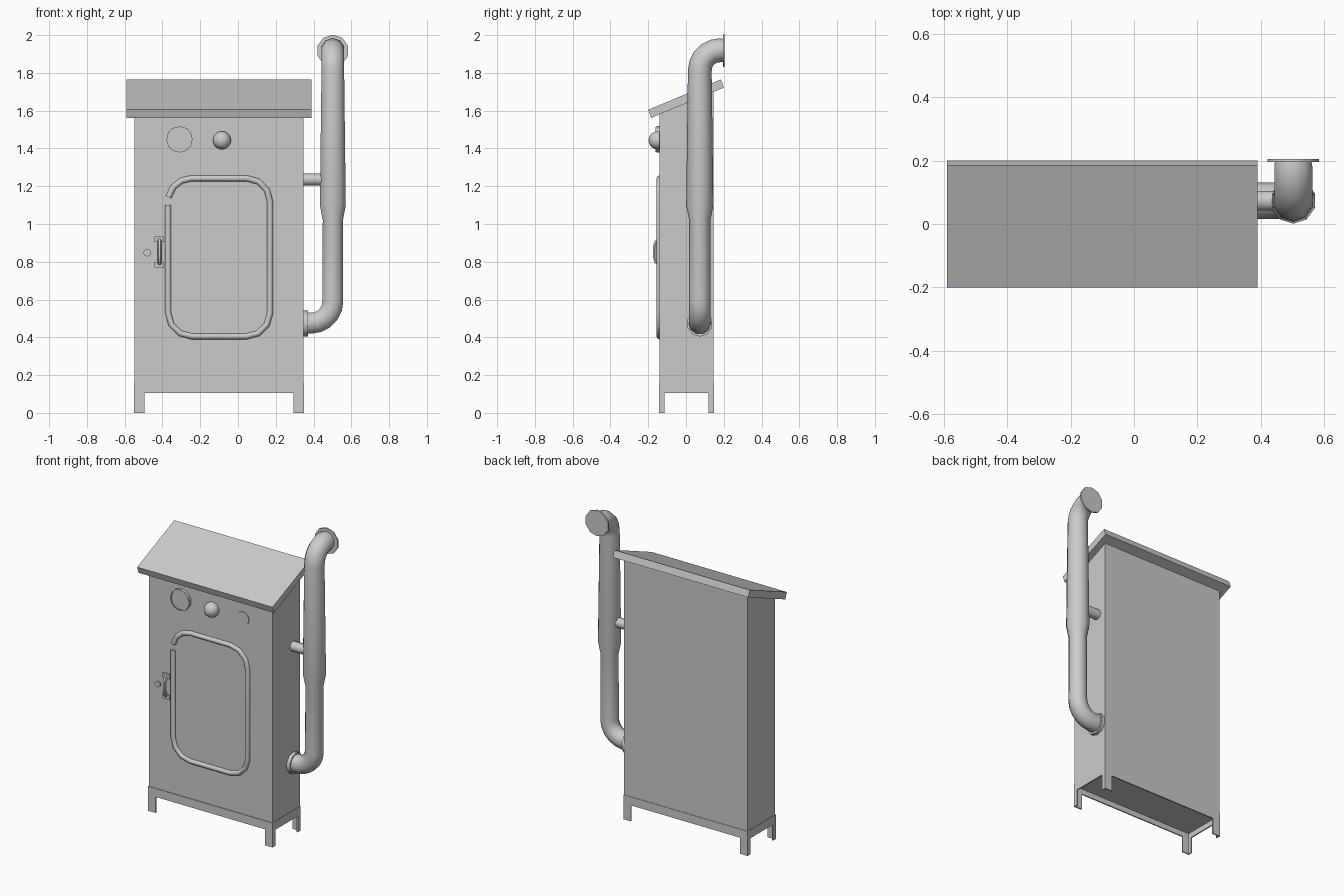
import bpy, bmesh, math
from mathutils import Vector

cube = bpy.data.objects.get("Cube")
if cube:
    bpy.data.objects.remove(cube, do_unlink=True)

grey = bpy.data.materials.new("plain grey")
grey.use_nodes = True
COLOUR = (0.6, 0.6, 0.6, 1)
grey.diffuse_color = COLOUR
grey.node_tree.nodes["Principled BSDF"].inputs["Base Color"].default_value = COLOUR


def add(name, data):
    ob = bpy.data.objects.new(name, data)
    bpy.context.collection.objects.link(ob)
    data.materials.append(grey)
    bpy.ops.object.select_all(action='DESELECT')
    bpy.context.view_layer.objects.active = ob
    ob.select_set(True)
    return ob


def from_bmesh(name, bm, smooth=False):
    bmesh.ops.recalc_face_normals(bm, faces=bm.faces)
    me = bpy.data.meshes.new(name)
    bm.to_mesh(me)
    bm.free()
    ob = add(name, me)
    if smooth:
        bpy.ops.object.shade_smooth_by_angle(angle=math.radians(40))
    return ob


def box(bm, x0, x1, y0, y1, z0, z1):
    verts = bmesh.ops.create_cube(bm, size=1)["verts"]
    for v in verts:
        v.co = Vector(((x0 + x1) / 2 + v.co.x * (x1 - x0),
                       (y0 + y1) / 2 + v.co.y * (y1 - y0),
                       (z0 + z1) / 2 + v.co.z * (z1 - z0)))


def extrude_profile(name, points, x0, x1):
    """Side profile of (y, z) points swept along x."""
    bm = bmesh.new()
    face = bm.faces.new([bm.verts.new((x0, y, z)) for y, z in points])
    moved = bmesh.ops.extrude_face_region(bm, geom=[face])["geom"]
    bmesh.ops.translate(bm, vec=(x1 - x0, 0, 0),
                        verts=[v for v in moved if isinstance(v, bmesh.types.BMVert)])
    return from_bmesh(name, bm)


def disc(name, start, end, r0, r1=None, sides=10):
    """Cylinder or cone between two points."""
    start, end = Vector(start), Vector(end)
    axis = end - start
    bm = bmesh.new()
    bmesh.ops.create_cone(bm, cap_ends=True, segments=sides, radius1=r0,
                          radius2=r0 if r1 is None else r1, depth=axis.length)
    bm.transform(axis.to_track_quat('Z', 'Y').to_matrix().to_4x4())
    bmesh.ops.translate(bm, vec=(start + end) / 2, verts=bm.verts)
    return from_bmesh(name, bm, True)


def tube(name, path, resolution):
    """Round tube along (point, radius) pairs."""
    cu = bpy.data.curves.new(name, 'CURVE')
    cu.dimensions = '3D'
    cu.bevel_depth = 1
    cu.bevel_resolution = resolution
    cu.use_fill_caps = True
    sp = cu.splines.new('POLY')
    sp.points.add(len(path) - 1)
    for p, (co, r) in zip(sp.points, path):
        p.co = (*co, 1)
        p.radius = r
    ob = add(name, cu)
    bpy.ops.object.convert(target='MESH')
    bpy.ops.object.shade_smooth_by_angle(angle=math.radians(50))
    return ob


def arc(cx, cy, r, a0, a1, steps):
    angles = [math.radians(a0 + (a1 - a0) * i / steps) for i in range(steps + 1)]
    return [(cx + r * math.cos(a), cy + r * math.sin(a)) for a in angles]


LEFT, RIGHT, FRONT, BACK = -0.55, 0.35, -0.14, 0.145

# Cabinet and sloping roof
extrude_profile("cabinet", [(FRONT, 0.14), (BACK, 0.14), (BACK, 1.705), (FRONT, 1.585)],
                LEFT + 0.003, RIGHT - 0.003)
extrude_profile("roof", [(-0.2, 1.605), (0.185, 1.765), (0.2, 1.722), (-0.185, 1.562)],
                -0.59, 0.39)

# Thin skirt with angle-iron legs
T = 0.008
F, B = FRONT - 0.004, BACK + 0.003
bm = bmesh.new()
for y in (F, B - T):
    box(bm, LEFT, RIGHT, y, y + T, 0.105, 0.16)
for x in (LEFT, RIGHT - T):
    box(bm, x, x + T, F + T, B - T, 0.105, 0.16)
from_bmesh("base_skirt", bm)
for side, x0, x1, xe in (("right", LEFT, LEFT + 0.055, LEFT),
                         ("left", RIGHT - 0.055, RIGHT, RIGHT - T)):
    for end, ye, y0, y1 in (("front", F, F + T, F + 0.03),
                            ("back", B - T, B - 0.03, B - T)):
        bm = bmesh.new()
        box(bm, x0, x1, ye, ye + T, 0, 0.105)
        box(bm, xe, xe + T, y0, y1, 0, 0.105)
        from_bmesh(f"{end}_{side}_leg", bm)

# Flue pipe: lower elbow, widened upper run, upper elbow facing back
PX, PY = 0.502, 0.073
path = [((0.345, PY, 0.475), 0.06)]
path += [((x, PY, z), 0.058) for x, z in arc(0.387, 0.59, 0.115, -90, 0, 5)]
path += [((PX, PY, 1.02), 0.056), ((PX, PY, 1.1), 0.072)]
path += [((PX, y, z), 0.063) for y, z in arc(PY + 0.108, 1.812, 0.108, 180, 90, 5)]
path.append(((PX, 0.2, 1.92), 0.06))
tube("flue_pipe", path, 3)
disc("lower_flange", (0.345, PY, 0.473), (0.37, PY, 0.473), 0.069)
disc("upper_flange", (PX, 0.195, 1.917), (PX, 0.205, 1.917), 0.085)
disc("pipe_bracket", (0.34, PY, 1.235), (0.46, PY, 1.235), 0.032)

# Door seal: rounded loop with a small gap on one side
x0, x1, z0, z1, R = -0.37, 0.17, 0.405, 1.242, 0.125
loop = [(x0, 1.1)]
loop += arc(x0 + R, z0 + R, R, 180, 270, 3)
loop += arc(x1 - R, z0 + R, R, 270, 360, 3)
loop += arc(x1 - R, z1 - R, R, 0, 90, 3)
loop += arc(x0 + R, z1 - R, R, 90, 168, 3)
tube("door_seal", [((x, FRONT, z), 0.016) for x, z in loop], 2)

# Door handle: two pads and a bowed grip
HX = -0.416
for name, z in (("upper_handle_pad", 0.92), ("lower_handle_pad", 0.785)):
    bm = bmesh.new()
    box(bm, HX - 0.025, HX + 0.025, FRONT - 0.012, FRONT + 0.005, z - 0.015, z + 0.015)
    from_bmesh(name, bm)
grip = [(FRONT, 0.785), (-0.158, 0.8), (-0.166, 0.825),
        (-0.166, 0.88), (-0.158, 0.905), (FRONT, 0.92)]
tube("handle_grip", [((HX, y, z), 0.011) for y, z in grip], 1)
disc("lock_button", (-0.48, FRONT + 0.005, 0.848), (-0.48, FRONT - 0.008, 0.848), 0.02)

# Gauge with raised rim
disc("gauge_body", (-0.31, FRONT + 0.005, 1.448), (-0.31, FRONT - 0.016, 1.448), 0.07)
bm = bmesh.new()
rings = []
for r, y in ((0.07, -0.155), (0.07, -0.161), (0.064, -0.161), (0.064, -0.155)):
    rings.append([bm.verts.new((-0.31 + px, y, 1.448 + pz))
                  for px, pz in arc(0, 0, r, 0, 324, 9)])
for a, b in zip(rings, rings[1:] + rings[:1]):
    for i in range(10):
        j = (i + 1) % 10
        bm.faces.new((a[i], a[j], b[j], b[i]))
from_bmesh("gauge_rim", bm, True)

# Domed lamp and flat cover plate
bm = bmesh.new()
bmesh.ops.create_uvsphere(bm, u_segments=16, v_segments=10, radius=0.048)
for v in bm.verts:
    v.co = Vector((v.co.x - 0.085, v.co.y - 0.15, v.co.z + 1.443))
from_bmesh("domed_lamp", bm, True)
disc("cover_plate", (0.135, FRONT + 0.005, 1.44), (0.135, FRONT - 0.004, 1.44), 0.044, sides=16)
